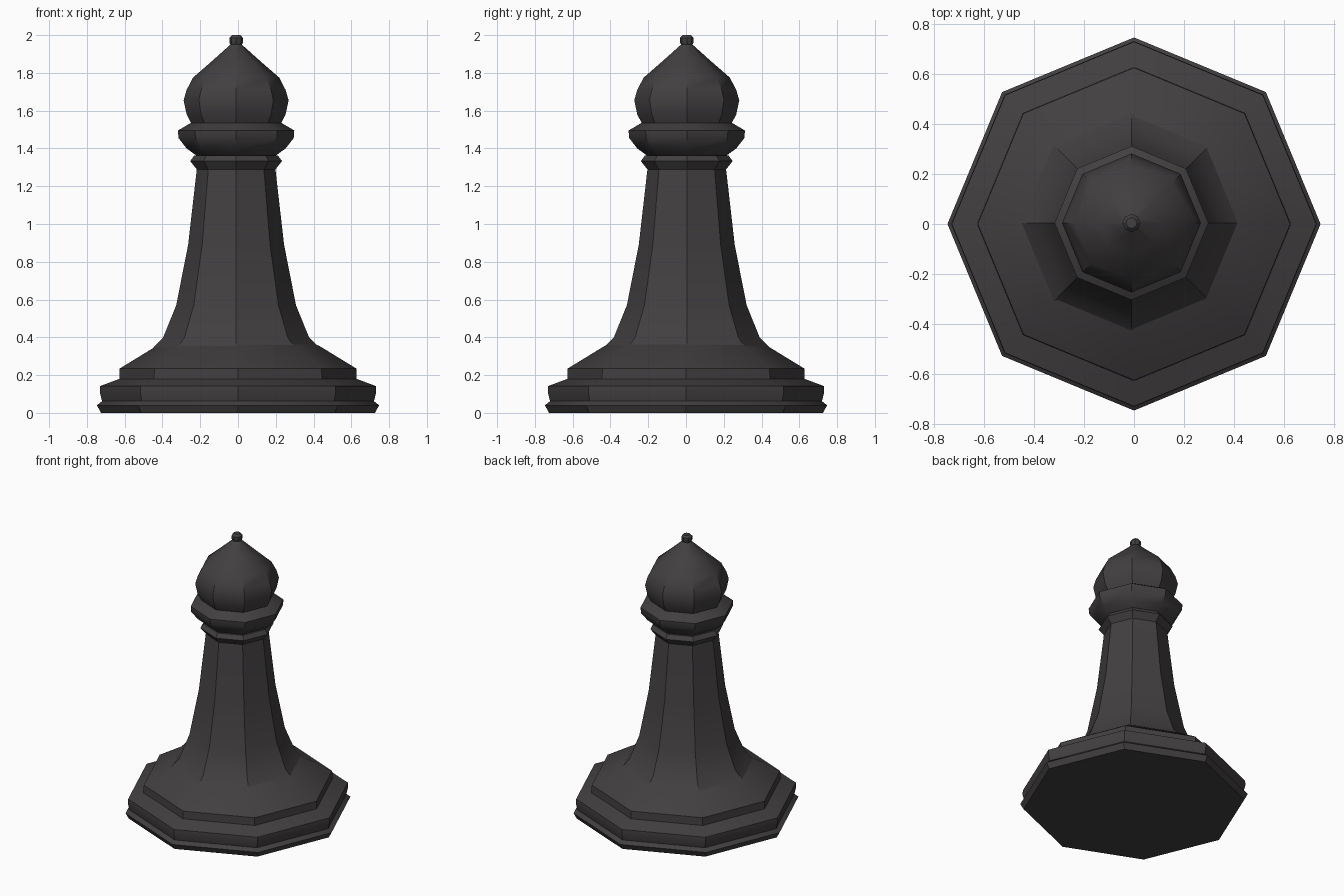
import bpy, bmesh
from math import cos, sin, pi, radians

if "Cube" in bpy.data.objects:
    bpy.data.objects.remove(bpy.data.objects["Cube"])

SIDES = 8
dark = bpy.data.materials.new("dark_stone")
dark.diffuse_color = (0.055, 0.05, 0.053, 1)
dark.use_nodes = True
dark.node_tree.nodes["Principled BSDF"].inputs["Base Color"].default_value = dark.diffuse_color


def turned(name, profile, x=0.0, y=0.0):
    """Spin an (r, z) profile into a closed octagonal solid."""
    bm = bmesh.new()
    rings = [[bm.verts.new((x + r * cos(2 * pi * i / SIDES),
                            y + r * sin(2 * pi * i / SIDES), z))
              for i in range(SIDES)] for r, z in profile]
    for a, b in zip(rings, rings[1:]):
        for i in range(SIDES):
            j = (i + 1) % SIDES
            bm.faces.new((a[i], a[j], b[j], b[i]))
    bm.faces.new(rings[0][::-1])
    bm.faces.new(rings[-1])
    mesh = bpy.data.meshes.new(name)
    bm.to_mesh(mesh)
    bm.free()
    obj = bpy.data.objects.new(name, mesh)
    bpy.context.collection.objects.link(obj)
    mesh.materials.append(dark)
    bpy.ops.object.select_all(action='DESELECT')
    obj.select_set(True)
    bpy.context.view_layer.objects.active = obj
    bpy.ops.object.shade_smooth_by_angle(angle=radians(32))
    return obj


# Stepped foot, flared skirt, shaft, neck ring, cup, onion dome and finial
# form one continuous turning, split at the skirt because the top sits off-centre.
turned("stepped_base", [
    (0.725, 0), (0.747, 0.04), (0.72, 0.062), (0.732, 0.11), (0.73, 0.142),
    (0.628, 0.18), (0.626, 0.235), (0.43, 0.355), (0.30, 0.40)])

off = (-0.01, 0.004)
turned("shaft", [
    (0.44, 0.345), (0.386, 0.40), (0.317, 0.57), (0.254, 0.89), (0.207, 1.30)], *off)
turned("neck_ring", [
    (0.205, 1.285), (0.243, 1.333), (0.222, 1.362), (0.20, 1.365)], *off)
turned("cup", [
    (0.207, 1.36), (0.262, 1.40), (0.305, 1.455), (0.308, 1.495), (0.24, 1.535)], *off)
turned("onion_dome", [
    (0.236, 1.53), (0.262, 1.58), (0.278, 1.655), (0.262, 1.71), (0.228, 1.775),
    (0.125, 1.865), (0.03, 1.95)], *off)
turned("finial", [
    (0.024, 1.94), (0.036, 1.96), (0.036, 1.985), (0.022, 2.0)], *off)
